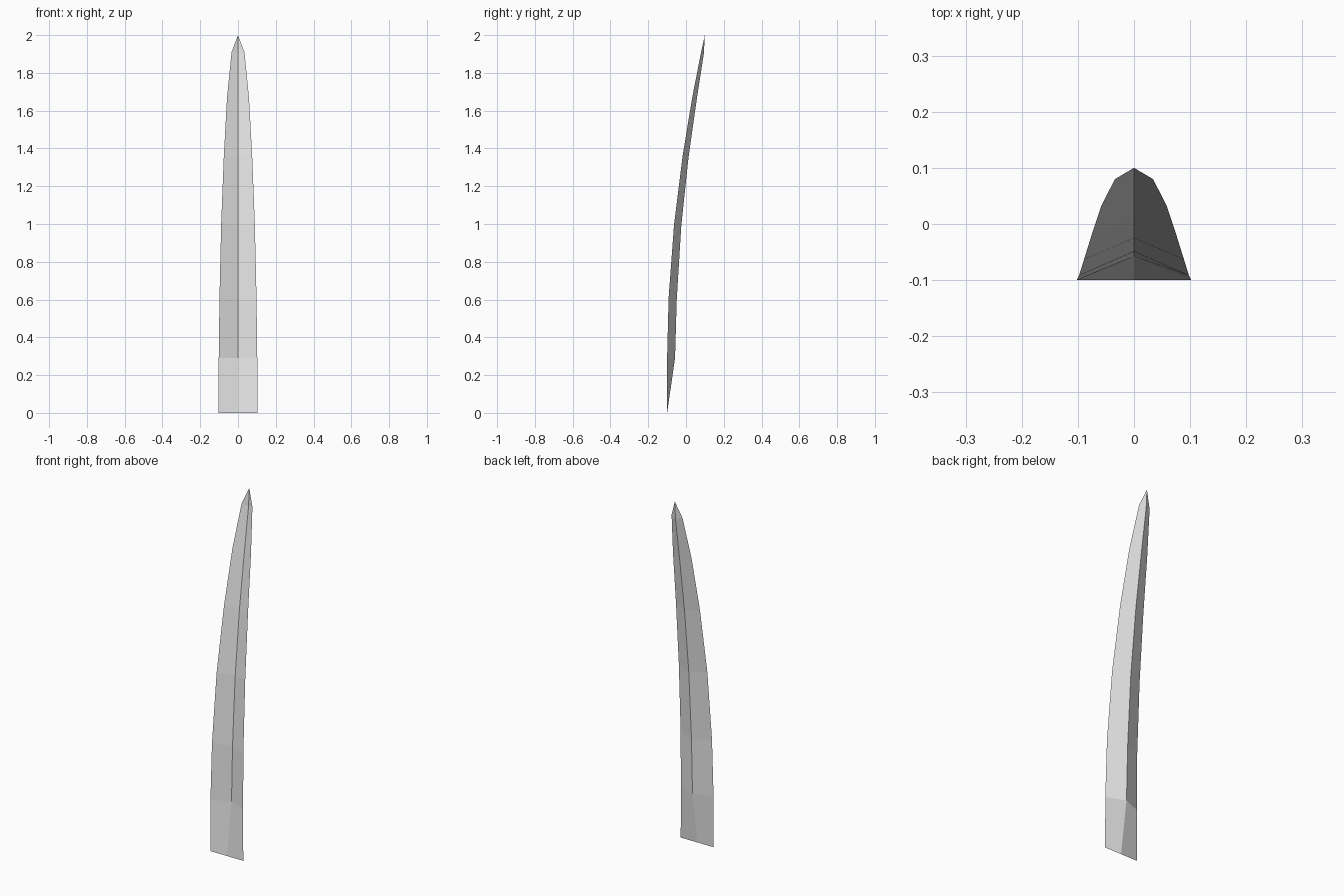
import bpy
import bmesh

cube = bpy.data.objects.get("Cube")
if cube:
    bpy.data.objects.remove(cube)

# Plain light grey
grey = bpy.data.materials.new("light_grey")
grey.use_nodes = True
colour = (0.8, 0.8, 0.8, 1)
grey.diffuse_color = colour
grey.node_tree.nodes["Principled BSDF"].inputs["Base Color"].default_value = colour

# Rows up the blade: half width, edge y, edge z, midrib y, midrib z
rows = [
    (0.103, -0.100, 0.00, -0.100, 0.00),
    (0.102, -0.100, 0.29, -0.058, 0.29),
    (0.098, -0.092, 0.61, -0.049, 0.60),
    (0.089, -0.063, 1.00, -0.025, 0.99),
    (0.075, -0.018, 1.36, 0.013, 1.35),
    (0.058, 0.033, 1.67, 0.057, 1.66),
    (0.034, 0.080, 1.91, 0.094, 1.90),
]

# Folded sheet, creased along the midrib and leaning back to a pointed tip
bm = bmesh.new()
strips = [[bm.verts.new(p) for p in ((-w, ey, ez), (0, my, mz), (w, ey, ez))]
          for w, ey, ez, my, mz in rows]
for low, high in zip(strips, strips[1:]):
    for i in range(2):
        bm.faces.new((low[i], low[i + 1], high[i + 1], high[i]))
tip = bm.verts.new((0, 0.1, 2))
for i in range(2):
    bm.faces.new((strips[-1][i], strips[-1][i + 1], tip))

mesh = bpy.data.meshes.new("grass_blade")
bm.to_mesh(mesh)
bm.free()
mesh.materials.append(grey)
blade = bpy.data.objects.new("grass_blade", mesh)
bpy.context.collection.objects.link(blade)
